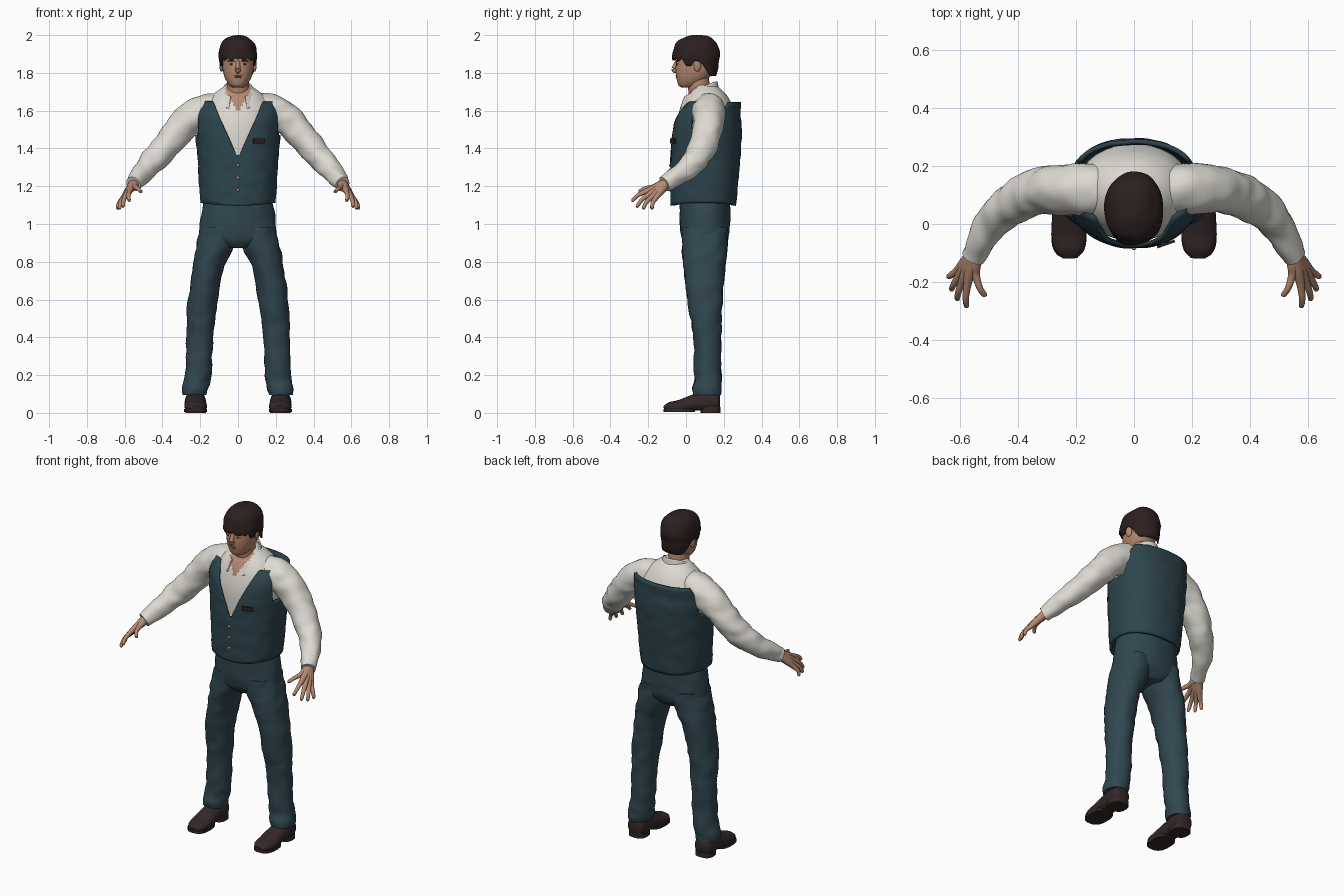
import bpy, bmesh, math
from mathutils import Vector, Matrix, noise

cube = bpy.data.objects.get("Cube")
if cube:
    bpy.data.objects.remove(cube, do_unlink=True)


def material(name, r, g, b):
    m = bpy.data.materials.new(name)
    m.use_nodes = True
    m.diffuse_color = (r, g, b, 1)
    bsdf = m.node_tree.nodes["Principled BSDF"]
    bsdf.inputs["Base Color"].default_value = (r, g, b, 1)
    bsdf.inputs["Roughness"].default_value = 0.8
    return m


skin = material("skin", 0.47, 0.25, 0.16)
lip = material("lip", 0.33, 0.14, 0.10)
hair_brown = material("hair_brown", 0.026, 0.014, 0.014)
shoe_brown = material("shoe_brown", 0.034, 0.02, 0.02)
shirt_white = material("shirt_white", 0.72, 0.70, 0.64)
vest_teal = material("vest_teal", 0.026, 0.058, 0.074)
trouser_teal = material("trouser_teal", 0.03, 0.062, 0.08)
eye_white = material("eye_white", 0.5, 0.45, 0.4)
button_tan = material("button_tan", 0.5, 0.27, 0.18)


def finish(name, bm, mats, rule=None, wrinkle=0):
    """Turn a bmesh into a smooth object, with optional cloth wrinkles."""
    bmesh.ops.recalc_face_normals(bm, faces=bm.faces[:])
    bm.normal_update()
    if wrinkle:
        for v in bm.verts:
            p = Vector((v.co.x * 14, v.co.y * 14, v.co.z * 20))
            v.co += v.normal * wrinkle * noise.noise(p)
    if rule:
        for f in bm.faces:
            f.material_index = rule(f.calc_center_median())
    me = bpy.data.meshes.new(name)
    bm.to_mesh(me)
    bm.free()
    for m in mats:
        me.materials.append(m)
    ob = bpy.data.objects.new(name, me)
    bpy.context.collection.objects.link(ob)
    bpy.ops.object.select_all(action='DESELECT')
    ob.select_set(True)
    bpy.context.view_layer.objects.active = ob
    bpy.ops.object.shade_smooth_by_angle(angle=math.radians(55))
    return ob


def spline(points, n=6):
    """Catmull-Rom interpolation of equal-length tuples."""
    p = [points[0], *points, points[-1]]
    out = []
    for a, b, c, d in zip(p, p[1:], p[2:], p[3:]):
        for t in (k / n for k in range(n)):
            out.append([0.5 * (2 * j + (k - i) * t + (2 * i - 5 * j + 4 * k - l) * t * t
                               + (3 * j - i - 3 * k + l) * t ** 3)
                        for i, j, k, l in zip(a, b, c, d)])
    return out + [list(points[-1])]


def spow(v, e):
    return math.copysign(abs(v) ** e, v)


def loft(name, rings, mat, side=1, flat=True, power=0.95, seg=32, floor=0, **kw):
    """Skin rings (x, y, z, width, depth); flat rings stay level."""
    path = spline(rings)
    centres = [Vector((r[0] * side, r[1], r[2])) for r in path]
    bm = bmesh.new()
    loops = []
    for i, (c, r) in enumerate(zip(centres, path)):
        u, v = Vector((1, 0, 0)), Vector((0, 1, 0))
        if not flat:
            t = (centres[min(i + 1, len(path) - 1)] - centres[max(i - 1, 0)]).normalized()
            u = t.cross(Vector((0, 0, 1))).normalized()
            v = u.cross(t)
        loop = []
        for k in range(seg):
            a = math.tau * k / seg
            co = c + u * r[3] * spow(math.cos(a), power) + v * r[4] * spow(math.sin(a), power)
            co.z = max(co.z, floor)
            loop.append(bm.verts.new(co))
        loops.append(loop)
    for lo, hi in zip(loops, loops[1:]):
        for k in range(seg):
            bm.faces.new((lo[k - 1], lo[k], hi[k], hi[k - 1]))
    bm.faces.new(loops[0])
    bm.faces.new(loops[-1])
    return finish(name, bm, mat if isinstance(mat, list) else [mat], **kw)


def tube(name, pts, mat, side=1, **kw):
    return loft(name, [(*p, p[-1]) for p in pts], mat, side, flat=False, power=1, **kw)


def shell(name, rings, low, high, mat, thick, cols=128, rows=20, power=0.88, ease=1, wrinkle=0):
    """Open wall around the body; rings are (z, y, width, depth), edges follow the angle."""
    table = spline(rings)

    def at(z):
        for p, q in zip(table, table[1:]):
            if z <= q[0]:
                t = max(0, (z - p[0]) / max(q[0] - p[0], 1e-6))
                return [i + (j - i) * t for i, j in zip(p, q)]
        return table[-1]

    bm = bmesh.new()
    grid = []
    for k in range(cols):
        a = math.tau * (k + 0.5) / cols
        f = min(a, math.tau - a)
        lo, hi = low(f), high(f)
        col = []
        for j in range(rows + 1):
            z = hi - (hi - lo) * (1 - j / rows) ** ease
            _, y, rx, ry = at(z)
            col.append(bm.verts.new((rx * spow(math.sin(a), power),
                                     y - ry * spow(math.cos(a), power), z)))
        grid.append((col, hi - lo))
    for (p, hp), (q, hq) in zip(grid, grid[1:] + grid[:1]):
        if min(hp, hq) > 0.004:
            for j in range(rows):
                bm.faces.new((p[j], q[j], q[j + 1], p[j + 1]))
    bmesh.ops.delete(bm, geom=[v for v in bm.verts if not v.link_faces], context='VERTS')
    ob = finish(name, bm, [mat], wrinkle=wrinkle)
    mod = ob.modifiers.new("thickness", 'SOLIDIFY')
    mod.thickness, mod.offset = thick, 0
    return ob


def blob(name, loc, size, mat, turn=0):
    bm = bmesh.new()
    bmesh.ops.create_uvsphere(bm, u_segments=16, v_segments=10, radius=1)
    bm.transform(Matrix.Translation(loc) @ Matrix.Rotation(turn, 4, 'Z') @ Matrix.Diagonal((*size, 1)))
    return finish(name, bm, [mat])


def ramp(f, a, b, start, end):
    t = min(1, max(0, (f - a) / (b - a)))
    return start + (end - start) * t * t * (3 - 2 * t)


# Shirt body with the open neck in skin colour
def open_neck(c):
    return int(c.y < 0.06 and c.z > 1.58 and abs(c.x) < (c.z - 1.58) * 0.5)


loft("shirt_body", [(0, .1, 1.14, .175, .145), (0, .105, 1.35, .195, .16), (0, .11, 1.5, .2, .165),
                    (0, .11, 1.6, .19, .145), (0, .11, 1.66, .155, .12), (0, .11, 1.7, .115, .09),
                    (0, .1, 1.735, .062, .06)],
     [shirt_white, skin], seg=96, rule=open_neck)


# Shirt collar, open at the front
def collar_top(f):
    return 1.755 - 0.085 * (0.5 + 0.5 * math.cos(f)) ** 1.5


shell("shirt_collar", [(1.58, .085, .13, .135), (1.66, .085, .1, .105), (1.72, .09, .075, .08),
                       (1.76, .095, .062, .068)],
      lambda f: collar_top(f) - (0.065 if f > 0.38 else 0), collar_top,
      shirt_white, 0.008, rows=8, power=1)


# Waistcoat with a V neck, shoulder straps and armholes
def vest_top(f):
    if f < 1.0:
        return min(1.645, 1.345 + 2.25 * 0.222 * math.sin(f) ** 0.88)
    if f < 1.6:
        return ramp(f, 1.02, 1.22, 1.645, 1.47)
    return ramp(f, 1.85, 2.15, 1.47, 1.645)


shell("waistcoat", [(1.09, .092, .188, .165), (1.2, .096, .198, .17), (1.35, .103, .207, .177),
                    (1.5, .11, .22, .177), (1.58, .117, .222, .164), (1.65, .145, .212, .138)],
      lambda f: 1.105 - 0.008 * math.cos(2 * f), vest_top, vest_teal, 0.016, rows=28, wrinkle=0.004)

# Waistcoat buttons and chest pocket
for i in range(3):
    blob(f"waistcoat_button_{i + 1}", (0, -0.084, 1.18 + 0.065 * i), (.008, .005, .008), button_tan)
bm = bmesh.new()
bmesh.ops.create_cube(bm, size=1)
bm.transform(Matrix.Translation((0.11, -0.069, 1.44)) @ Matrix.Rotation(0.34, 4, 'Z')
             @ Matrix.Diagonal((0.064, 0.009, 0.026, 1)))
finish("chest_pocket", bm, [hair_brown])

# Trouser seat
loft("trouser_seat", [(0, .1, .875, .1, .09), (0, .099, .92, .195, .122), (0, .1, 1.0, .202, .133),
                      (0, .1, 1.13, .18, .135)], trouser_teal, seg=48, wrinkle=0.005)

# Neck and head
loft("neck", [(0, .1, 1.6, .066, .06), (0, .075, 1.68, .058, .058), (0, .06, 1.79, .058, .06)], skin)
loft("head", [(0, .015, 1.722, .026, .04), (0, .018, 1.736, .047, .058), (0, .034, 1.77, .068, .084),
              (0, .045, 1.81, .08, .1), (0, .05, 1.86, .085, .105), (0, .05, 1.91, .086, .105),
              (0, .055, 1.96, .06, .08)], skin, power=0.92)
tube("nose", [(0, -.045, 1.865, .009), (0, -.058, 1.84, .011), (0, -.062, 1.818, .015),
              (0, -.05, 1.806, .011)], skin, seg=16)
blob("upper_lip", (0, -.046, 1.785), (.024, .01, .005), lip)
blob("lower_lip", (0, -.045, 1.777), (.02, .01, .006), lip)
blob("chin", (0, -.022, 1.745), (.026, .022, .017), skin)


# Hair cap with fringe, sideburns and nape
def hair_edge(f):
    if f < 1.0:
        return 1.872 + 0.006 * math.sin(14 * f)
    if f < 1.35:
        return ramp(f, 1.0, 1.1, 1.87, 1.838)
    return ramp(f, 1.35, 1.5, 1.838, 1.862) - ramp(f, 1.65, 2.3, 0, 0.078)


shell("hair", [(1.775, .07, .084, .088), (1.85, .053, .094, .117), (1.9, .053, .099, .122),
               (1.95, .056, .088, .108), (1.98, .062, .062, .078), (1.993, .064, .036, .046),
               (1.998, .065, .002, .002)],
      hair_edge, lambda f: 1.998, hair_brown, 0.006, rows=28, power=0.95, ease=2, wrinkle=0.006)

for side, word in ((1, "left"), (-1, "right")):
    # Face details
    blob(f"{word}_eye", (.034 * side, -.042, 1.846), (.014, .008, .006), eye_white, .3 * side)
    blob(f"{word}_iris", (.033 * side, -.048, 1.846), (.006, .004, .006), hair_brown)
    blob(f"{word}_brow", (.036 * side, -.046, 1.863), (.021, .008, .004), hair_brown, .35 * side)
    blob(f"{word}_ear", (.088 * side, .06, 1.838), (.009, .02, .032), skin, .3 * side)

    # Sleeve and cuff
    tube(f"{word}_sleeve", [(.09, .115, 1.605, .085), (.18, .12, 1.595, .09), (.26, .12, 1.55, .085),
                            (.33, .11, 1.475, .078), (.405, .078, 1.385, .072), (.46, .037, 1.325, .064),
                            (.51, -.03, 1.265, .054), (.555, -.115, 1.212, .042)],
         shirt_white, side, wrinkle=0.009)

    # Hand: each finger runs from the wrist so the palm closes up
    wrist = Vector((.552, -.105, 1.215))
    fingers = {
        "thumb": ((.545, -.175, 1.195), (.512, -.25, 1.17)),
        "index_finger": ((.573, -.205, 1.175), (.577, -.288, 1.122)),
        "middle_finger": ((.59, -.195, 1.157), (.61, -.262, 1.09)),
        "ring_finger": ((.602, -.178, 1.145), (.63, -.228, 1.08)),
        "little_finger": ((.608, -.16, 1.138), (.64, -.182, 1.08)),
    }
    for label, (knuckle, tip) in fingers.items():
        knuckle, tip = Vector(knuckle), Vector(tip)
        bend = knuckle.lerp(tip, 0.55) + Vector((0.004, -0.004, 0.006))
        tube(f"{word}_{label}", [(*wrist, .026), (*wrist.lerp(knuckle, .55), .021), (*knuckle, .0145),
                                 (*bend, .011), (*knuckle.lerp(tip, .93), .009), (*tip, .003)],
             skin, side, seg=16)

    # Trouser leg
    loft(f"{word}_trouser_leg",
         [(.228, .11, .095, .064, .072), (.226, .112, .13, .069, .075), (.212, .115, .2, .069, .07),
          (.203, .113, .4, .071, .073), (.192, .103, .55, .078, .087), (.162, .098, .75, .081, .108),
          (.118, .099, .89, .102, .12), (.1, .1, .98, .095, .12)],
         trouser_teal, side, wrinkle=0.009)

    # Shoe, sole and heel
    loft(f"{word}_shoe", [(.226, .18, .06, .03, .035), (.226, .165, .06, .05, .052),
                          (.226, .11, .06, .056, .055), (.225, .05, .052, .056, .048),
                          (.224, -.03, .035, .06, .035), (.222, -.085, .03, .052, .027),
                          (.221, -.117, .025, .026, .012)],
         shoe_brown, side, flat=False, floor=0.012)
    for part, y, depth, width, bottom, top in (("sole", -.035, .083, .061, .004, .02),
                                               ("heel", .13, .052, .054, 0, .03)):
        loft(f"{word}_{part}", [(.224, y, bottom, width, depth), (.224, y, top, width, depth)],
             shoe_brown, side, power=0.75)
